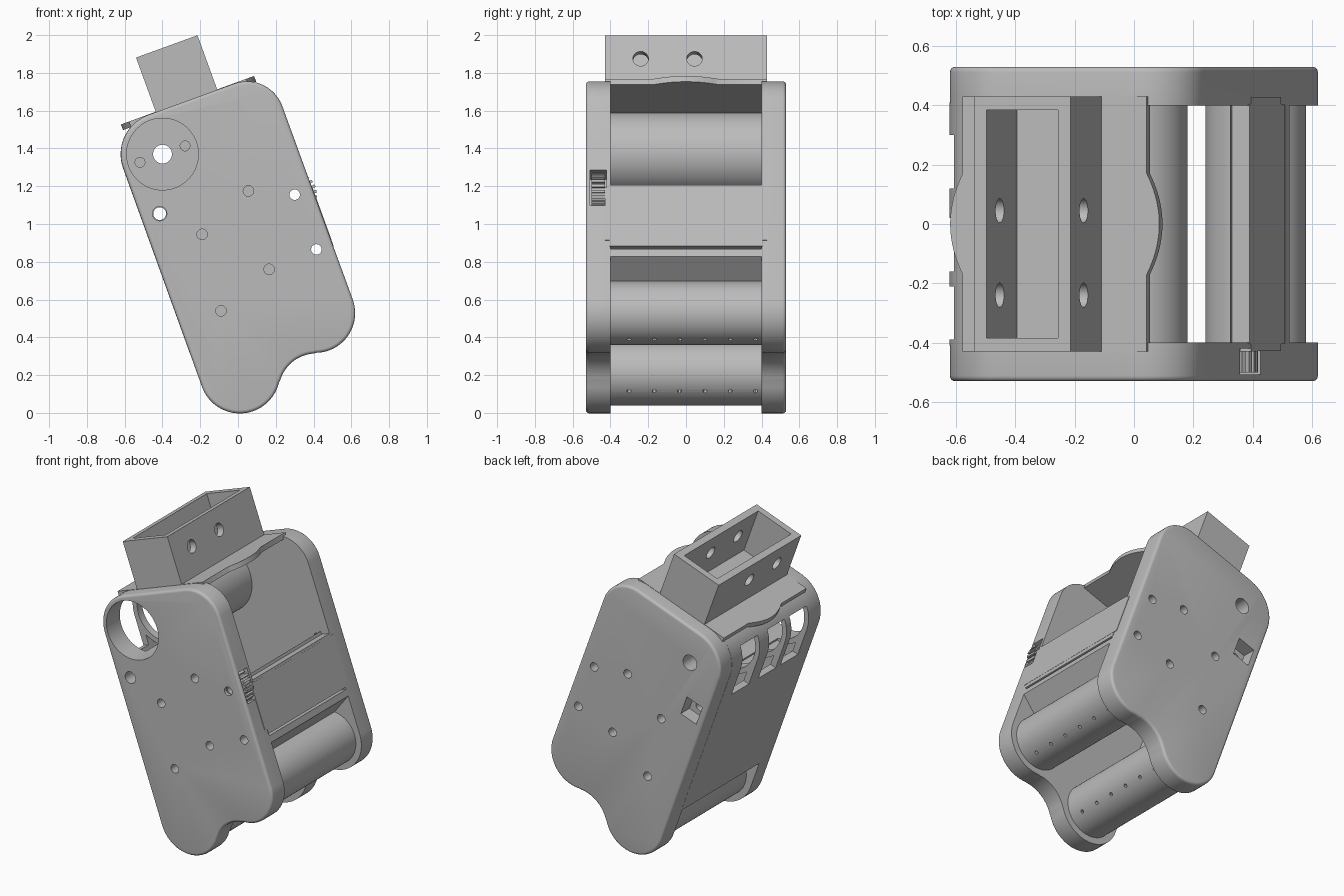
import bpy, bmesh, math
from mathutils import Matrix, Vector

cube = bpy.data.objects.get("Cube")
if cube:
    bpy.data.objects.remove(cube)

# The housing is built upright, then leaned over about the y axis
LEAN = Matrix.Rotation(math.radians(-20), 4, 'Y')
MOTOR, LOW, HIGH = (.093, 1.424), (.081, .194), (.566, .356)
LEFT, RIGHT, TOP = -.132, .776, 1.645
parts = []

grey = bpy.data.materials.new("plain_grey")
grey.use_nodes = True
colour = (.5, .5, .5, 1)
grey.diffuse_color = colour
grey.node_tree.nodes["Principled BSDF"].inputs["Base Color"].default_value = colour


def arc(centre, r, start, end, n=20):
    return [(centre[0] + r * math.cos(math.radians(start + (end - start) * i / n)),
             centre[1] + r * math.sin(math.radians(start + (end - start) * i / n)))
            for i in range(n + 1)]


def rect(x0, x1, z0, z1):
    return [(x0, z0), (x1, z0), (x1, z1), (x0, z1)]


def add_prism(bm, points, y0, y1):
    front = [bm.verts.new((x, y0, z)) for x, z in points]
    back = [bm.verts.new((x, y1, z)) for x, z in points]
    faces = [bm.faces.new(front), bm.faces.new(back[::-1])]
    for i in range(len(points)):
        j = (i + 1) % len(points)
        faces.append(bm.faces.new((front[j], front[i], back[i], back[j])))
    bmesh.ops.recalc_face_normals(bm, faces=faces)
    return faces


def add_rod(bm, centre, axis, r, length, sides=24):
    turn = Vector(axis).to_track_quat('Z', 'Y').to_matrix().to_4x4()
    bmesh.ops.create_cone(bm, cap_ends=True, segments=sides, radius1=r, radius2=r,
                          depth=length, matrix=Matrix.Translation(centre) @ turn)


def finish(name, bm, part=True):
    mesh = bpy.data.meshes.new(name)
    bm.to_mesh(mesh)
    bm.free()
    ob = bpy.data.objects.new(name, mesh)
    bpy.context.collection.objects.link(ob)
    if part:
        mesh.materials.append(grey)
        parts.append(ob)
    return ob


def prism(name, points, y0, y1):
    bm = bmesh.new()
    add_prism(bm, points, y0, y1)
    return finish(name, bm)


def cut(ob, bm):
    cutter = finish("cutter", bm, False)
    cutter.hide_render = True
    mod = ob.modifiers.new("cut", 'BOOLEAN')
    mod.operation, mod.solver, mod.object = 'DIFFERENCE', 'EXACT', cutter
    mod.use_self = True
    bpy.context.view_layer.objects.active = ob
    bpy.ops.object.modifier_apply(modifier=mod.name)
    bpy.data.objects.remove(cutter)


# Side plates: rounded top, two lobes joined by a hollow at the bottom
HOLLOW = (.429, -.034)
to_low = math.degrees(math.atan2(LOW[1] - HOLLOW[1], LOW[0] - HOLLOW[0]))
to_high = math.degrees(math.atan2(HIGH[1] - HOLLOW[1], HIGH[0] - HOLLOW[0]))
outline = (arc((RIGHT - .2, TOP - .2), .2, 0, 90) + arc(MOTOR, .221, 90, 180)
           + arc(LOW, .213, 180, 180 + to_low) + arc(HOLLOW, .2, to_low, to_high)[1:-1]
           + arc(HIGH, .21, to_high - 180, 0))
# (x, z) spots of the screw holes, blind and through
BLIND = [(.454, 1.085), (.145, .953), (.415, .658), (.1, .538)]
THROUGH = [(.677, .983), (.686, .671)]
plates = {}
for name, side in (("front_plate", -1), ("back_plate", 1)):
    bm = bmesh.new()
    y0, y1 = sorted((side * .4, side * .53))
    add_prism(bm, outline, y0, y1)
    rim = [e for e in bm.edges if all(abs(v.co.y) > .52 for v in e.verts)]
    bmesh.ops.bevel(bm, geom=rim, offset=.018, segments=4, profile=.5, affect='EDGES')
    plates[side] = finish(name, bm)
    holes = bmesh.new()
    for x, z in BLIND:
        add_rod(holes, (x, side * .53, z), (0, 1, 0), .028, .18)
    for x, z in THROUGH:
        add_rod(holes, (x, side * .47, z), (0, 1, 0), .028, .3)
    if side < 0:
        # Motor opening, switch hole and thumb wheel pocket
        add_rod(holes, (MOTOR[0], -.47, MOTOR[1]), (0, 1, 0), .19, .3, 64)
        add_rod(holes, (-.029, -.47, 1.133), (0, 1, 0), .038, .3)
    cut(plates[side], holes)
    holes = bmesh.new()
    if side < 0:
        add_prism(holes, rect(.63, .85, .885, 1.085), -.508, -.42)
    else:
        # Motor shaft hole, motor screw sockets and square switch pocket
        add_rod(holes, (MOTOR[0], .47, MOTOR[1]), (0, 1, 0), .05, .3, 32)
        for s in (-1, 1):
            add_rod(holes, (MOTOR[0] + s * .127, .4, MOTOR[1]), (0, 1, 0), .026, .1)
        add_prism(holes, rect(-.085, .035, 1.07, 1.2), .44, .6)
        add_rod(holes, (-.029, .42, 1.133), (0, 1, 0), .034, .1)
    cut(plates[side], holes)

# Rear wall curling into the motor tube
wall = prism("motor_tube_and_wall",
             [(LEFT, .38)] + arc(MOTOR, .222, 180, -145, 56) + [(-.09, .38)], -.41, .41)
bore = bmesh.new()
add_rod(bore, (MOTOR[0], 0, MOTOR[1]), (0, 1, 0), .19, 1, 64)
cut(wall, bore)
windows = bmesh.new()
for y in (-.3, -.07, .21):
    add_prism(windows, rect(-.3, .03, 1.23, 1.57), y - .09, y + .09)
cut(wall, windows)

# Lid with a curved thumb tab at each end
bm = bmesh.new()
slope = [(t / 10, .045 * (1 - (t / 10) ** 2)) for t in range(-10, 11)]
edge = ([(-.015, .43), (-.015, -.43), (.645, -.43)]
        + [(.645 + d, .17 * t) for t, d in slope] + [(.645, .43)]
        )
edge = edge[:1] + [(-.015 - d, -.17 * t) for t, d in slope] + edge[1:]
lid = [bm.verts.new((x, y, 1.615)) for x, y in edge]
face = bm.faces.new(lid)
top = bmesh.ops.extrude_face_region(bm, geom=[face])["geom"]
bmesh.ops.translate(bm, vec=(0, 0, .032),
                    verts=[v for v in top if isinstance(v, bmesh.types.BMVert)])
bmesh.ops.recalc_face_normals(bm, faces=bm.faces)
finish("lid", bm)

# Rectangular mounting socket on the lid, open at the top
socket = prism("mounting_socket", rect(.136, .482, 1.63, 1.952), -.43, .43)
hollow = bmesh.new()
add_prism(hollow, rect(.181, .437, 1.648, 2.1), -.385, .385)
cut(socket, hollow)
bolts = bmesh.new()
for y in (-.24, .045):
    add_rod(bolts, (.309, y, 1.82), (1, 0, 0), .041, .6, 32)
cut(socket, bolts)

# Two rollers, each with a row of pin holes
for name, (x, z), angle in (("lower_roller", LOW, -54), ("upper_roller", HIGH, -75)):
    bm = bmesh.new()
    add_rod(bm, (x, 0, z), (0, 1, 0), .17, .82, 64)
    roller = finish(name, bm)
    pins = bmesh.new()
    way = Vector((math.cos(math.radians(angle)), 0, math.sin(math.radians(angle))))
    for i in range(6):
        spot = Vector((x, -.302 + .134 * i, z)) + way * .17
        add_rod(pins, spot, way, .011, .06, 12)
    cut(roller, pins)

# Door with side tabs, and the sloping sill below it
prism("door", rect(.715, RIGHT + .002, .656, 1.0) + [(.715, 1.02)], -.405, .405)
prism("door_tabs", rect(.74, RIGHT + .003, .69, .985), -.428, .428)
prism("door_sill", [(RIGHT, .6), (RIGHT, .642), (.6, .642), (.62, .5)], -.405, .405)

# Toothed thumb wheel
teeth = []
for i in range(24):
    for step, r in ((0, .118), (.5, .118), (.5, .102), (1, .102)):
        a = math.tau * (i + step) / 24
        teeth.append((.677 + r * math.cos(a), .983 + r * math.sin(a)))
wheel = prism("thumb_wheel", teeth, -.5, -.428)
axle = bmesh.new()
add_rod(axle, (.677, -.46, .983), (0, 1, 0), .028, .3)
cut(wheel, axle)

# Lean every part and smooth the rounded surfaces
for ob in parts:
    ob.data.transform(LEAN)
bpy.ops.object.select_all(action='DESELECT')
for ob in parts:
    ob.select_set(True)
bpy.context.view_layer.objects.active = parts[0]
bpy.ops.object.shade_smooth_by_angle(angle=math.radians(30))
